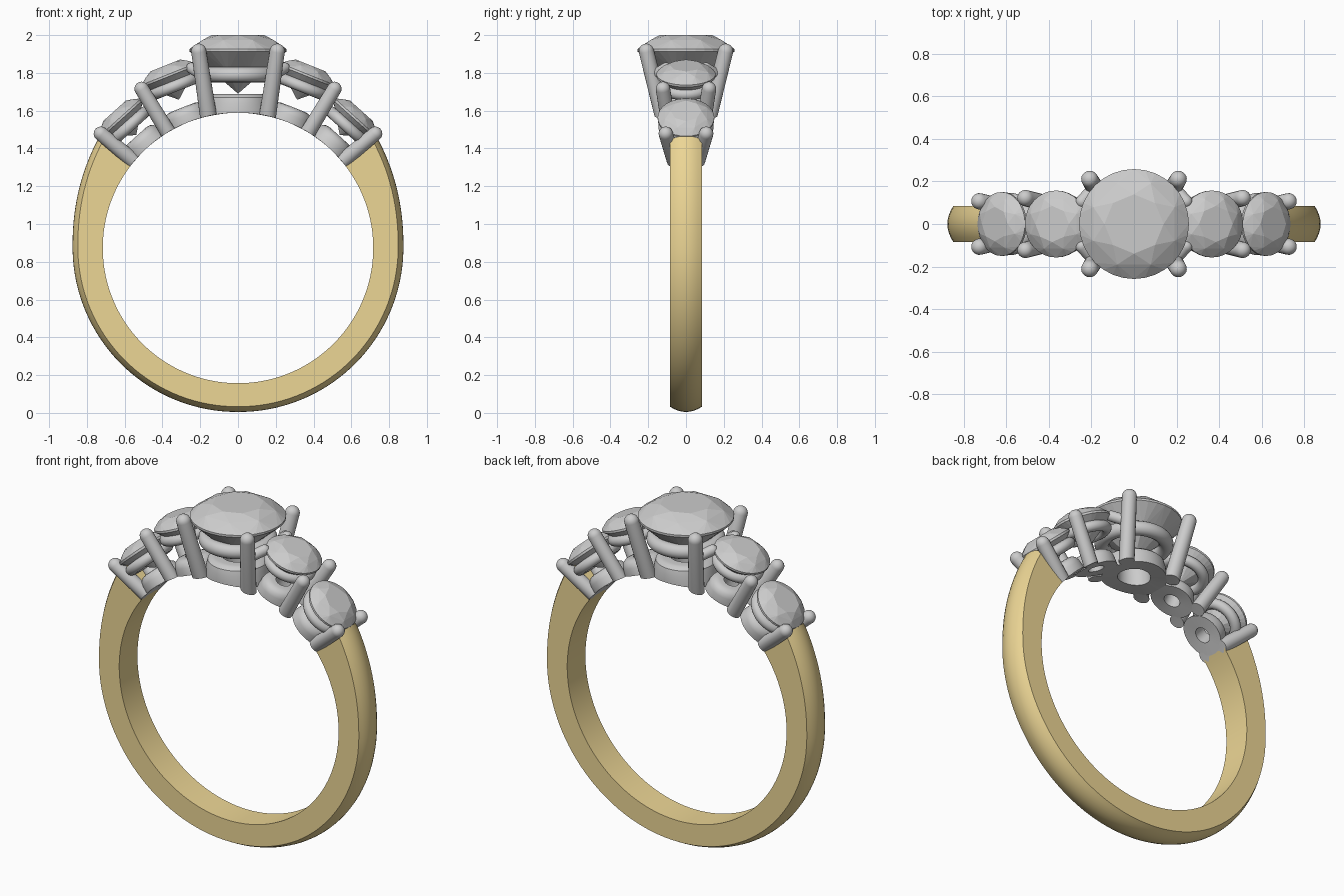
import bpy, bmesh
from math import sin, cos, pi, radians
from mathutils import Matrix, Vector

if "Cube" in bpy.data.objects:
    bpy.data.objects.remove(bpy.data.objects["Cube"])

CZ, RI = 0.873, 0.716          # finger hole centre height and radius


def finish(name, bm, angle=35):
    bmesh.ops.recalc_face_normals(bm, faces=bm.faces)
    me = bpy.data.meshes.new(name)
    bm.to_mesh(me)
    bm.free()
    if angle:
        me.shade_smooth()
        me.set_sharp_from_angle(angle=radians(angle))
    ob = bpy.data.objects.new(name, me)
    bpy.context.collection.objects.link(ob)
    return ob


def frame(deg):
    # local z points radially outward, deg measured from the top of the ring
    return Matrix.Translation((0, 0, CZ)) @ Matrix.Rotation(radians(deg), 4, 'Y')


def revolve(name, profile, mat, closed=False, steps=32):
    bm = bmesh.new()
    vs = [bm.verts.new((r, 0, z)) for r, z in profile]
    for a, b in zip(vs, vs[1:]):
        bm.edges.new((a, b))
    if closed:
        bm.edges.new((vs[-1], vs[0]))
    bmesh.ops.spin(bm, geom=bm.verts[:] + bm.edges[:], cent=(0, 0, 0), axis=(0, 0, 1),
                   angle=2 * pi, steps=steps, use_duplicate=False)
    bmesh.ops.remove_doubles(bm, verts=bm.verts, dist=1e-5)
    bm.transform(mat)
    # keep the metal flush with the finger hole
    for v in bm.verts:
        d = Vector((v.co.x, v.co.z - CZ))
        if d.length < RI:
            d *= RI / d.length
            v.co.x, v.co.z = d.x, d.y + CZ
    return finish(name, bm)


def prong(name, a, b, r0, r1):
    a, b = Vector(a), Vector(b)
    d = b - a
    L = d.length
    prof = [(0, 0), (r0, 0), (r1, L)]
    prof += [(r1 * cos(t * pi / 12), L + r1 * sin(t * pi / 12)) for t in range(1, 6)]
    prof += [(0, L + r1)]
    mat = Matrix.Translation(a) @ d.to_track_quat('Z', 'Y').to_matrix().to_4x4()
    return revolve(name, prof, mat, steps=20)


def stone(name, mat, r, girdle, crown, depth):
    bm = bmesh.new()

    def ring(n, rad, z, off=0.0):
        for i in range(n):
            t = 2 * pi * (i + off) / n
            bm.verts.new((rad * cos(t), rad * sin(t), z))
    ring(8, r * 0.54, girdle + crown)
    ring(8, r * 0.80, girdle + crown * 0.66, 0.5)
    ring(32, r, girdle + 0.006)
    ring(32, r, girdle - 0.006)
    ring(8, r * 0.55, girdle - depth * 0.50, 0.5)
    bm.verts.new((0, 0, girdle - depth))
    bmesh.ops.convex_hull(bm, input=bm.verts)
    bmesh.ops.dissolve_limit(bm, angle_limit=radians(1), verts=bm.verts, edges=bm.edges)
    bm.transform(mat)
    finish(name, bm, 0)


def gallery(name, mat, hole, outer, top):
    # lower plate with rounded outside, cut by the finger hole
    b, m = 0.66, (RI + top) / 2
    prof = [(hole, b), (outer, b), (outer, m), (outer - 0.008, top - 0.018),
            (outer - 0.025, top - 0.004), (outer - 0.045, top), (hole, top)]
    revolve(name, prof, mat, True, 48)


def rail(name, mat, R, r, z):
    prof = [(R + r * cos(t * pi / 8), z + r * sin(t * pi / 8)) for t in range(16)]
    revolve(name, prof, mat, True, 48)


# gold band: domed outside, thickening toward the shoulders
bm = bmesh.new()
rows, N = [], 96
for i in range(N + 1):
    deg = 51 + (360 - 102) * i / N
    phi = min(deg, 360 - deg)
    crest = 0.868 + 0.008 * min(1, (180 - phi) / 90)
    crest += 0.066 * max(0, (90 - phi) / 39) ** 1.7
    w = 0.085
    prof = [(w, RI), (w, crest - 0.028)]
    prof += [(w * k / 4, crest - 0.028 * (k / 4) ** 2) for k in range(3, -4, -1)]
    prof += [(-w, crest - 0.028), (-w, RI)]
    M = frame(deg)
    rows.append([bm.verts.new(M @ Vector((0, y, z))) for y, z in prof])
for p, q in zip(rows, rows[1:]):
    n = len(p)
    for k in range(n):
        bm.faces.new((p[k], p[(k + 1) % n], q[(k + 1) % n], q[k]))
bm.faces.new(rows[0])
bm.faces.new(rows[-1])
band = finish("gold_band", bm, 14)
gold = bpy.data.materials.new("gold")
gold.diffuse_color = (0.84, 0.67, 0.30, 1)
gold.use_nodes = True
gold.node_tree.nodes["Principled BSDF"].inputs["Base Color"].default_value = gold.diffuse_color
band.data.materials.append(gold)

# centre stone and its basket
top = frame(0)
stone("centre_stone", top, 0.258, 1.047, 0.08, 0.23)
gallery("centre_gallery", top, 0.085, 0.17, 0.815)
rail("centre_rail", top, 0.172, 0.04, 0.917)

for sx, side in ((-1, "left"), (1, "right")):
    # side stones with their baskets
    for label, deg, r, g, crown, depth, rz in (("inner", 21.7, 0.157, 0.985, 0.055, 0.14, 0.92),
                                              ("outer", 42, 0.15, 0.925, 0.052, 0.12, 0.865)):
        M = frame(sx * deg)
        stone(f"{side}_{label}_stone", M, r, g, crown, depth)
        gallery(f"{side}_{label}_gallery", M, 0.042, 0.112, 0.80)
        rail(f"{side}_{label}_rail", M, 0.116, 0.03, rz)
    # claws on front and back
    for sy, face in ((-1, "front"), (1, "back")):
        tag = f"{side}_{face}"
        prong(f"{tag}_centre_prong", (sx * 0.15, sy * 0.125, 1.54),
              (sx * 0.208, sy * 0.21, 1.915), 0.043, 0.04)
        prong(f"{tag}_small_claw", (sx * 0.19, sy * 0.165, 1.79),
              (sx * 0.245, sy * 0.105, 1.825), 0.03, 0.03)
        M = frame(sx * 31.2)
        prong(f"{tag}_shared_prong", M @ Vector((0, sy * 0.085, 0.69)),
              M @ Vector((0, sy * 0.122, 0.985)), 0.04, 0.038)
        M = frame(sx * 50.2)
        prong(f"{tag}_end_prong", M @ Vector((0, sy * 0.062, 0.69)),
              M @ Vector((0, sy * 0.107, 0.945)), 0.04, 0.038)
